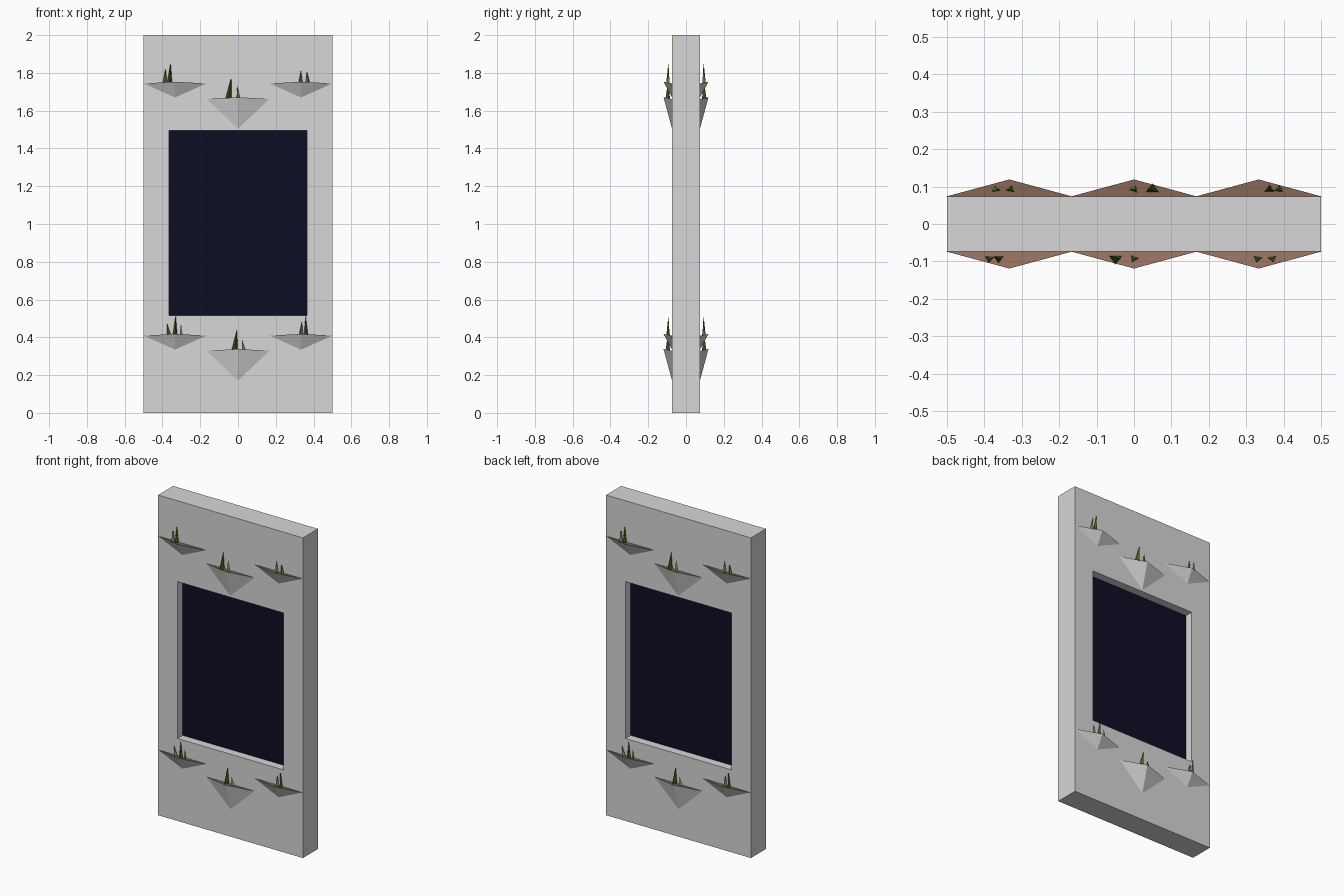
import bpy, bmesh, math
from mathutils import Vector

if "Cube" in bpy.data.objects:
    bpy.data.objects.remove(bpy.data.objects["Cube"], do_unlink=True)


def material(name, rgb):
    m = bpy.data.materials.new(name)
    m.use_nodes = True
    m.diffuse_color = (*rgb, 1)
    m.node_tree.nodes["Principled BSDF"].inputs["Base Color"].default_value = (*rgb, 1)
    return m


stone = material("pale stone", (0.68, 0.68, 0.68))
soil = material("brown soil", (0.30, 0.163, 0.12))
glass = material("midnight panel", (0.004, 0.004, 0.018))
leaf = material("leaf green", (0.12, 0.30, 0.06))
olive = material("dark olive", (0.06, 0.105, 0.012))

HALF_W, HALF_D, HEIGHT = 0.5, 0.074, 2.0
OPEN_W, OPEN_LOW, OPEN_HIGH = 0.366, 0.515, 1.495
PANEL_D = 0.023


def finish(name, bm, mats):
    bmesh.ops.recalc_face_normals(bm, faces=bm.faces)
    mesh = bpy.data.meshes.new(name)
    bm.to_mesh(mesh)
    bm.free()
    for m in mats:
        mesh.materials.append(m)
    ob = bpy.data.objects.new(name, mesh)
    bpy.context.collection.objects.link(ob)
    return ob


def rectangle(bm, w, low, high, y):
    return [bm.verts.new((x, y, z)) for x, z in
            ((-w, low), (w, low), (w, high), (-w, high))]


# Wall slab with a rectangular opening through it
bm = bmesh.new()
loops = [rectangle(bm, HALF_W, 0, HEIGHT, -HALF_D),
         rectangle(bm, OPEN_W, OPEN_LOW, OPEN_HIGH, -HALF_D),
         rectangle(bm, OPEN_W, OPEN_LOW, OPEN_HIGH, HALF_D),
         rectangle(bm, HALF_W, 0, HEIGHT, HALF_D)]
for k in range(4):
    a, b = loops[k], loops[(k + 1) % 4]
    for i in range(4):
        j = (i + 1) % 4
        bm.faces.new((a[i], a[j], b[j], b[i]))
finish("wall_slab", bm, [stone])

# Dark panel recessed in the opening
bm = bmesh.new()
front = rectangle(bm, OPEN_W, OPEN_LOW, OPEN_HIGH, -PANEL_D)
back = rectangle(bm, OPEN_W, OPEN_LOW, OPEN_HIGH, PANEL_D)
bm.faces.new(front)
bm.faces.new(back)
for i in range(4):
    j = (i + 1) % 4
    bm.faces.new((front[i], front[j], back[j], back[i]))
finish("dark_panel", bm, [glass])


def planter(name, side, x, top, depth):
    """Wedge pocket on the wall, its soil sloping gently to the wall."""
    bm = bmesh.new()
    pts = ((x - 1 / 6, -HALF_D, top - 0.006), (x + 1 / 6, -HALF_D, top - 0.006),
           (x, -0.119, top + 0.003), (x, -HALF_D, top - depth))
    l, r, tip, low = [bm.verts.new((side * p[0], side * p[1], p[2])) for p in pts]
    bm.faces.new((l, r, tip)).material_index = 1
    for tri in ((l, tip, low), (tip, r, low), (l, low, r)):
        bm.faces.new(tri)
    finish(name, bm, [stone, soil])


def blade(name, side, x, base, tip_x, tip_z, radius, turn, mat):
    """Three-sided spike of grass."""
    bm = bmesh.new()
    ring = []
    for i in range(3):
        a = turn + i * math.tau / 3
        ring.append(bm.verts.new((side * (x + radius * math.cos(a)),
                                  side * (-0.093 + 0.8 * radius * math.sin(a)), base - 0.004)))
    tip = bm.verts.new((side * tip_x, side * -0.093, tip_z))
    bm.faces.new(ring)
    for i in range(3):
        bm.faces.new((ring[i], ring[(i + 1) % 3], tip))
    finish(name, bm, [mat])


# Each planter: name, x, rim height, depth, and its blades
# (x, tip x, blade height, radius, turn, colour)
planters = (
    ("upper_right", -1 / 3, 1.75, 0.08,
     ((-0.387, -0.384, 0.075, 0.014, 0.4, leaf), (-0.362, -0.357, 0.105, 0.015, 2.6, olive))),
    ("upper_middle", 0, 1.668, 0.163,
     ((-0.05, -0.036, 0.107, 0.019, 0.5, olive), (0.0, -0.003, 0.066, 0.013, 2.2, leaf))),
    ("upper_left", 1 / 3, 1.75, 0.08,
     ((0.33, 0.333, 0.064, 0.013, 0.3, leaf), (0.37, 0.365, 0.06, 0.013, 2.8, leaf))),
    ("lower_right", -1 / 3, 0.415, 0.08,
     ((-0.366, -0.376, 0.06, 0.013, 2.5, leaf), (-0.333, -0.330, 0.1, 0.014, 0.6, olive),
      (-0.300, -0.302, 0.06, 0.009, 1.4, leaf))),
    ("lower_middle", 0, 0.335, 0.163,
     ((-0.018, -0.006, 0.103, 0.019, 0.5, olive), (0.028, 0.022, 0.052, 0.014, 2.2, leaf))),
    ("lower_left", 1 / 3, 0.415, 0.08,
     ((0.333, 0.338, 0.068, 0.014, 0.3, leaf), (0.36, 0.358, 0.1, 0.012, 2.6, olive))),
)

# The same planting on both faces, turned half round for the back
for side, face in ((1, "front"), (-1, "back")):
    for name, x, top, depth, blades in planters:
        planter(f"{face}_{name}_planter", side, x, top, depth)
        for n, (bx, tx, h, r, turn, mat) in enumerate(blades, 1):
            blade(f"{face}_{name}_grass_{n}", side, bx, top, tx, top + h, r, turn, mat)
